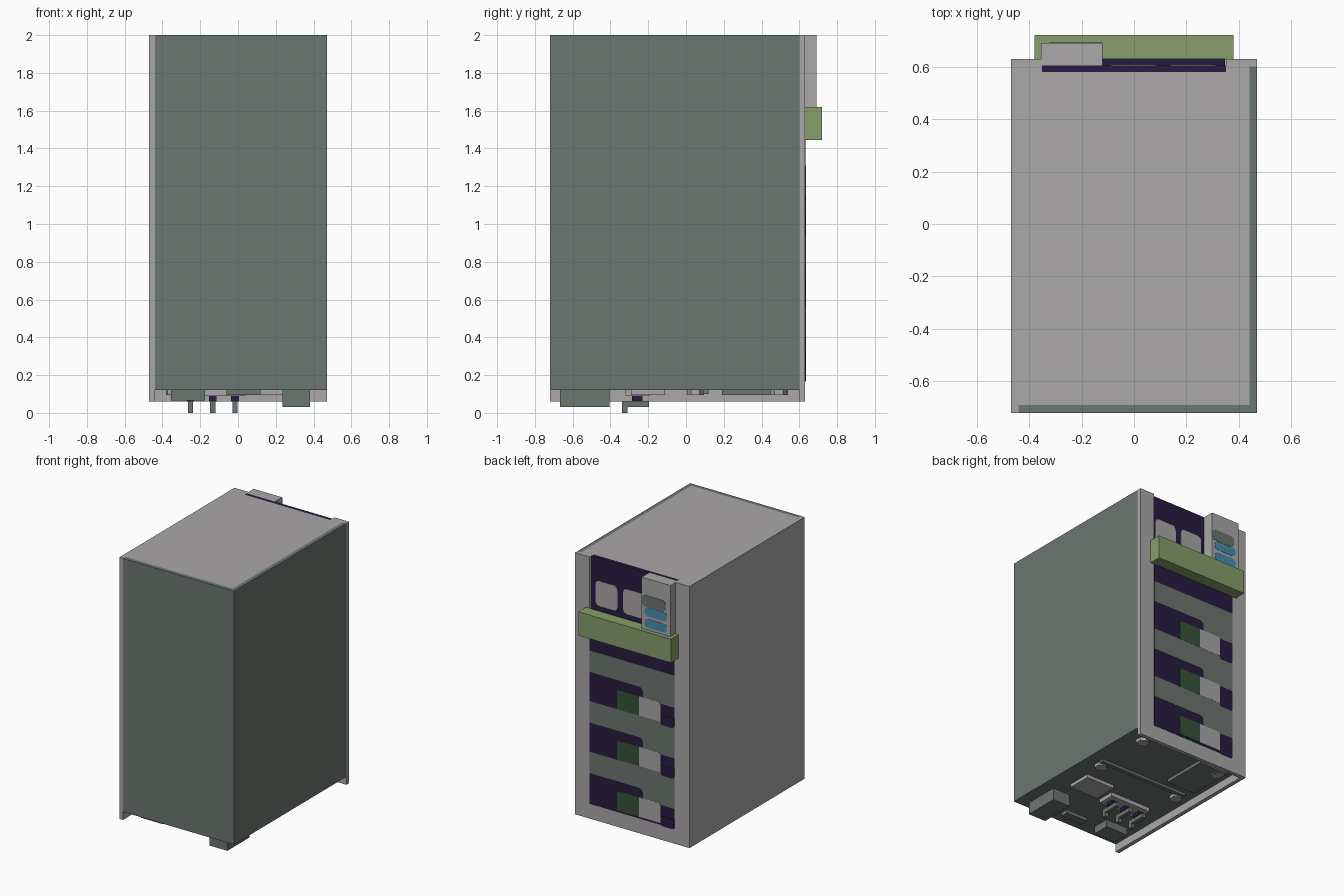
import bpy, bmesh, math
from mathutils import Vector

if "Cube" in bpy.data.objects:
    bpy.data.objects.remove(bpy.data.objects["Cube"])


def mat(name, r, g, b):
    m = bpy.data.materials.new(name)
    m.diffuse_color = (r, g, b, 1)
    m.use_nodes = True
    m.node_tree.nodes["Principled BSDF"].inputs["Base Color"].default_value = m.diffuse_color
    return m


GREY = mat("light_grey", 0.40, 0.39, 0.395)
SLATE = mat("slate_green", 0.15, 0.18, 0.163)
NAVY = mat("dark_navy", 0.02, 0.012, 0.05)
OLIVE = mat("olive_green", 0.24, 0.34, 0.145)
FOREST = mat("forest_green", 0.038, 0.085, 0.042)
BLUE = mat("lamp_blue", 0.065, 0.27, 0.42)


def finish(name, bm, material):
    bmesh.ops.recalc_face_normals(bm, faces=bm.faces)
    me = bpy.data.meshes.new(name)
    bm.to_mesh(me)
    bm.free()
    me.materials.append(material)
    ob = bpy.data.objects.new(name, me)
    bpy.context.collection.objects.link(ob)
    return ob


def box(name, material, x0, x1, y0, y1, z0, z1):
    bm = bmesh.new()
    bmesh.ops.create_cube(bm, size=1)
    for v in bm.verts:
        v.co = ((x0 + x1) / 2 + v.co.x * (x1 - x0),
                (y0 + y1) / 2 + v.co.y * (y1 - y0),
                (z0 + z1) / 2 + v.co.z * (z1 - z0))
    return finish(name, bm, material)


def plate(name, material, corners, y, thick=0.004):
    """Thin plate on the back; corners are (x, z, radius)."""
    pts, n = [], len(corners)
    for i, (x, z, r) in enumerate(corners):
        p = Vector((x, z))
        if r == 0:
            pts.append(p)
            continue
        a = p + (Vector(corners[i - 1][:2]) - p).normalized() * r
        b = p + (Vector(corners[(i + 1) % n][:2]) - p).normalized() * r
        for k in range(6):
            t = k / 5
            pts.append(a * (1 - t) ** 2 + p * 2 * t * (1 - t) + b * t * t)
    bm = bmesh.new()
    face = bm.faces.new([bm.verts.new((p.x, y, p.y)) for p in pts])
    new = bmesh.ops.extrude_face_region(bm, geom=[face])["geom"]
    bmesh.ops.translate(bm, vec=(0, thick, 0),
                        verts=[v for v in new if isinstance(v, bmesh.types.BMVert)])
    return finish(name, bm, material)


def round_rect(name, material, x0, x1, z0, z1, r, y):
    plate(name, material, [(x0, z0, r), (x1, z0, r), (x1, z1, r), (x0, z1, r)], y)


# Cabinet: core, front and side panels, lid
box("core_lower", SLATE, -0.44, 0.45, -0.70, 0.60, 0.12, 1.50)
box("core_upper", SLATE, -0.44, 0.45, -0.70, 0.58, 1.50, 1.97)
box("front_panel", SLATE, -0.44, 0.47, -0.72, -0.69, 0.12, 2.0)
box("right_panel", SLATE, 0.44, 0.47, -0.69, 0.60, 0.12, 2.0)
box("left_panel", GREY, -0.47, -0.44, -0.72, 0.60, 0.06, 2.0)
box("lid", GREY, -0.44, 0.44, -0.69, 0.58, 1.97, 2.0)

# Back frame with an open recess at the top
box("back_panel", GREY, -0.47, 0.47, 0.60, 0.63, 0.06, 1.53)
for side, s in (("left", -1), ("right", 1)):
    xs = sorted((s * 0.35, s * 0.47))
    box(side + "_back_post", GREY, *xs, 0.60, 0.63, 1.53, 2.0)
    xs = sorted((s * 0.35, s * 0.44))
    box(side + "_post_filler", GREY, *xs, 0.58, 0.60, 1.53, 2.0)
box("recess_panel", NAVY, -0.35, 0.35, 0.58, 0.605, 1.50, 2.0)
box("shelf_panel", NAVY, -0.348, 0.348, 0.602, 0.632, 0.17, 1.54)

# Windows in the recess
for i in range(3):
    x = 0.227 - i * 0.227
    round_rect("recess_window", GREY, x - 0.09, x + 0.09, 1.645, 1.83, 0.035, 0.604)

# Crossbar and control box
box("crossbar", OLIVE, -0.38, 0.38, 0.63, 0.72, 1.445, 1.62)
box("control_box", GREY, -0.355, -0.12, 0.605, 0.69, 1.60, 2.0)
round_rect("control_screen", SLATE, -0.315, -0.122, 1.79, 1.875, 0.035, 0.688)
for z in (1.755, 1.67):
    round_rect("control_lamp", BLUE, -0.325, -0.145, z - 0.032, z + 0.032, 0.028, 0.688)

# Three repeating shelf rows
for i in range(3):
    d = -0.375 * i
    plate("shelf_stripe", SLATE,
          [(0.348, 1.31 + d, 0), (-0.348, 1.31 + d, 0), (-0.348, 1.07 + d, 0),
           (-0.09, 1.07 + d, 0), (-0.09, 1.15 + d, 0.035), (0.348, 1.15 + d, 0)], 0.630)
    plate("shelf_green_tile", FOREST,
          [(0.122, 0.935 + d, 0), (-0.057, 0.935 + d, 0),
           (-0.057, 1.08 + d, 0), (0.122, 1.08 + d, 0.02)], 0.631)
    plate("shelf_grey_tile", GREY,
          [(-0.057, 0.935 + d, 0), (-0.235, 0.935 + d, 0),
           (-0.235, 1.08 + d, 0.02), (-0.057, 1.08 + d, 0)], 0.631)
    # rounded foot of the narrow slot
    plate("shelf_slot_end", NAVY,
          [(-0.235, 0.99 + d, 0), (-0.348, 0.99 + d, 0),
           (-0.348, 0.915 + d, 0.02), (-0.235, 0.915 + d, 0.02)], 0.6312)

# Underside fittings
box("large_foot", SLATE, 0.235, 0.38, -0.667, -0.405, 0.03, 0.125)
box("small_foot", SLATE, -0.355, -0.175, -0.63, -0.50, 0.065, 0.125)
box("front_pad", SLATE, -0.06, 0.12, -0.63, -0.57, 0.095, 0.125)
box("service_plate", GREY, 0.09, 0.325, -0.29, -0.11, 0.095, 0.125)
box("rear_plate", SLATE, -0.38, -0.14, 0.19, 0.54, 0.095, 0.125)
box("cross_rib", SLATE, -0.36, 0.38, 0.09, 0.12, 0.10, 0.125)

# Bracket with three hooks
box("hook_base", GREY, -0.30, 0.04, -0.32, -0.19, 0.09, 0.125)
for x in (-0.252, -0.134, -0.016):
    box("hook_stem", NAVY, x - 0.02, x + 0.02, -0.285, -0.23, 0.06, 0.09)
    box("hook_arm", SLATE, x - 0.014, x + 0.014, -0.34, -0.195, 0.03, 0.062)
    box("hook_tip", SLATE, x - 0.014, x + 0.014, -0.34, -0.31, 0.0, 0.03)

# Four hexagonal studs
for x in (-0.335, 0.335):
    for y in (0.05, 0.49):
        bm = bmesh.new()
        bmesh.ops.create_cone(bm, cap_ends=True, segments=6, radius1=0.045,
                              radius2=0.045, depth=0.03)
        bmesh.ops.translate(bm, verts=bm.verts, vec=(x, y, 0.11))
        finish("stud", bm, GREY)
